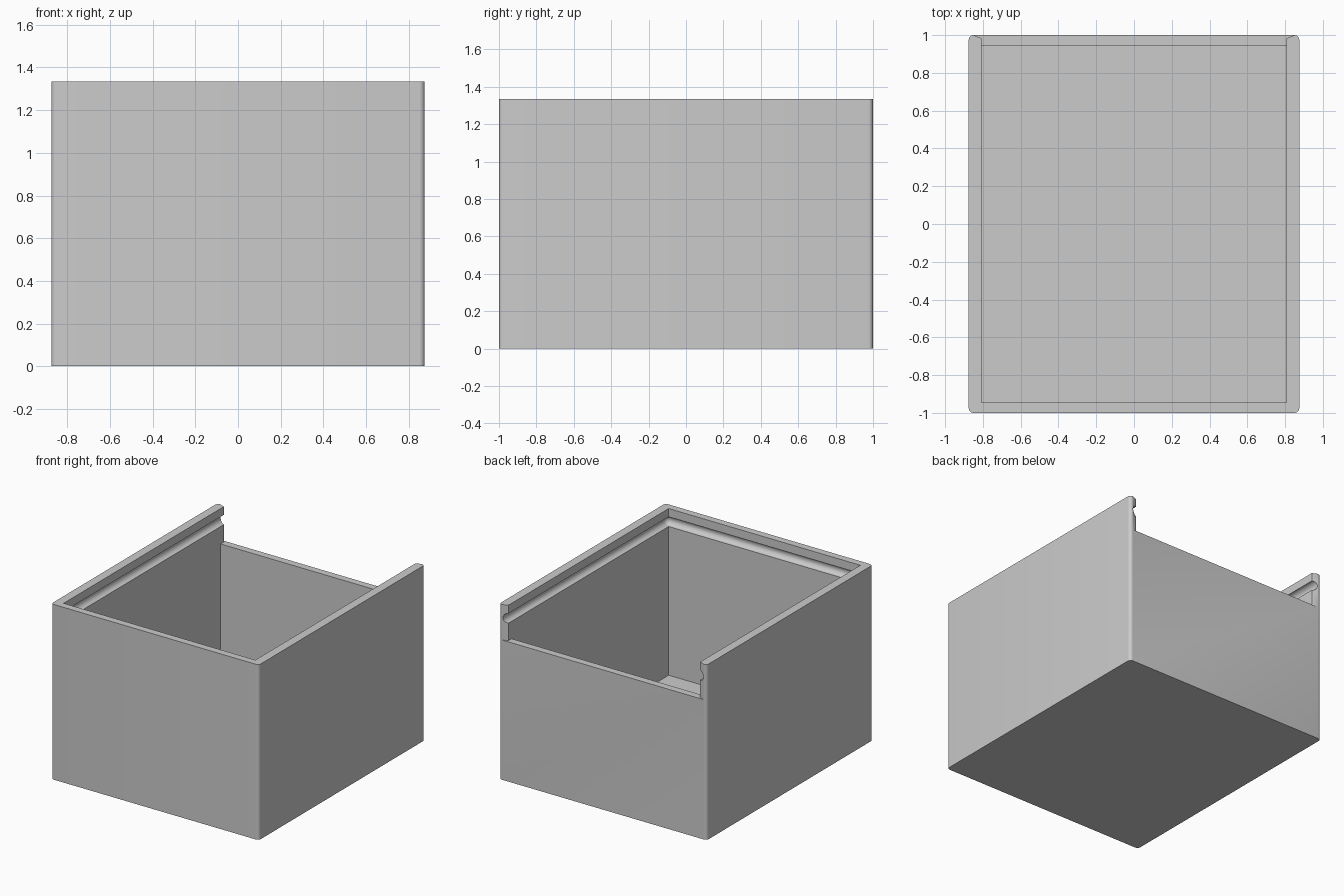
import bpy, bmesh, math
from mathutils import Matrix, Vector

cube = bpy.data.objects.get("Cube")
if cube:
    bpy.data.objects.remove(cube, do_unlink=True)

# Overall sizes
HX, HY, H = 0.875, 1.0, 1.335
IX, IY, FLOOR = 0.808, 0.945, 0.065
BACK_H = 1.065
GROOVE_Z, GROOVE_R = 1.235, 0.037

grey = bpy.data.materials.new("plain grey")
grey.use_nodes = True
colour = (0.6, 0.6, 0.6, 1)
grey.diffuse_color = colour
grey.node_tree.nodes["Principled BSDF"].inputs["Base Color"].default_value = colour


def to_object(name, bm):
    bmesh.ops.recalc_face_normals(bm, faces=bm.faces)
    mesh = bpy.data.meshes.new(name)
    bm.to_mesh(mesh)
    bm.free()
    mesh.materials.append(grey)
    obj = bpy.data.objects.new(name, mesh)
    bpy.context.collection.objects.link(obj)
    return obj


def prism(name, outline, z0, z1, corner=0):
    """Extrude a plan outline upward, optionally rounding its upright edges."""
    bm = bmesh.new()
    face = bm.faces.new([bm.verts.new((x, y, z0)) for x, y in outline])
    top = bmesh.ops.extrude_face_region(bm, geom=[face])["geom"]
    bmesh.ops.translate(bm, vec=(0, 0, z1 - z0),
                        verts=[g for g in top if isinstance(g, bmesh.types.BMVert)])
    if corner:
        upright = [e for e in bm.edges if abs(e.verts[0].co.z - e.verts[1].co.z) > 0.1]
        bmesh.ops.bevel(bm, geom=upright, offset=corner, segments=6, profile=0.5,
                        affect='EDGES')
    return to_object(name, bm)


def rod(name, start, end):
    """Round cutter between two points."""
    a, b = Vector(start), Vector(end)
    turn = (b - a).to_track_quat('Z', 'Y').to_matrix().to_4x4()
    bm = bmesh.new()
    bmesh.ops.create_cone(bm, cap_ends=True, segments=32, radius1=GROOVE_R,
                          radius2=GROOVE_R, depth=(b - a).length,
                          matrix=Matrix.Translation((a + b) / 2) @ turn)
    return to_object(name, bm)


def ball(name, centre):
    bm = bmesh.new()
    bmesh.ops.create_uvsphere(bm, u_segments=32, v_segments=16, radius=GROOVE_R,
                              matrix=Matrix.Translation(centre))
    return to_object(name, bm)


def rect(x, y):
    return [(-x, -y), (x, -y), (x, y), (-x, y)]


def cut(body, cutter):
    cutter.hide_render = True
    mod = body.modifiers.new("cut", 'BOOLEAN')
    mod.operation = 'DIFFERENCE'
    mod.solver = 'EXACT'
    mod.object = cutter
    bpy.ops.object.modifier_apply(modifier=mod.name)
    bpy.data.objects.remove(cutter, do_unlink=True)


# Outer block with softly rounded upright corners
box = prism("open_box", rect(HX, HY), 0, H, corner=0.025)
bpy.context.view_layer.objects.active = box
box.select_set(True)

# Inner cavity
cut(box, prism("cavity", rect(IX, IY), FLOOR, H + 0.2))

# Lid opening above the low back wall, flared at its outer edge
half = [(IX, IY - 0.1), (IX, 0.983), (0.85, HY), (0.85, HY + 0.1)]
cut(box, prism("lid_opening", half + [(-x, y) for x, y in reversed(half)], BACK_H, H + 0.2))

# Round lid groove along both sides and the front
for side in (-1, 1):
    cut(box, rod("side_groove", (side * IX, -IY, GROOVE_Z), (side * IX, HY + 0.1, GROOVE_Z)))
cut(box, rod("front_groove", (-IX, -IY, GROOVE_Z), (IX, -IY, GROOVE_Z)))
for side in (-1, 1):
    cut(box, ball("groove_corner", (side * IX, -IY, GROOVE_Z)))

bpy.ops.object.shade_smooth_by_angle(angle=math.radians(30))
